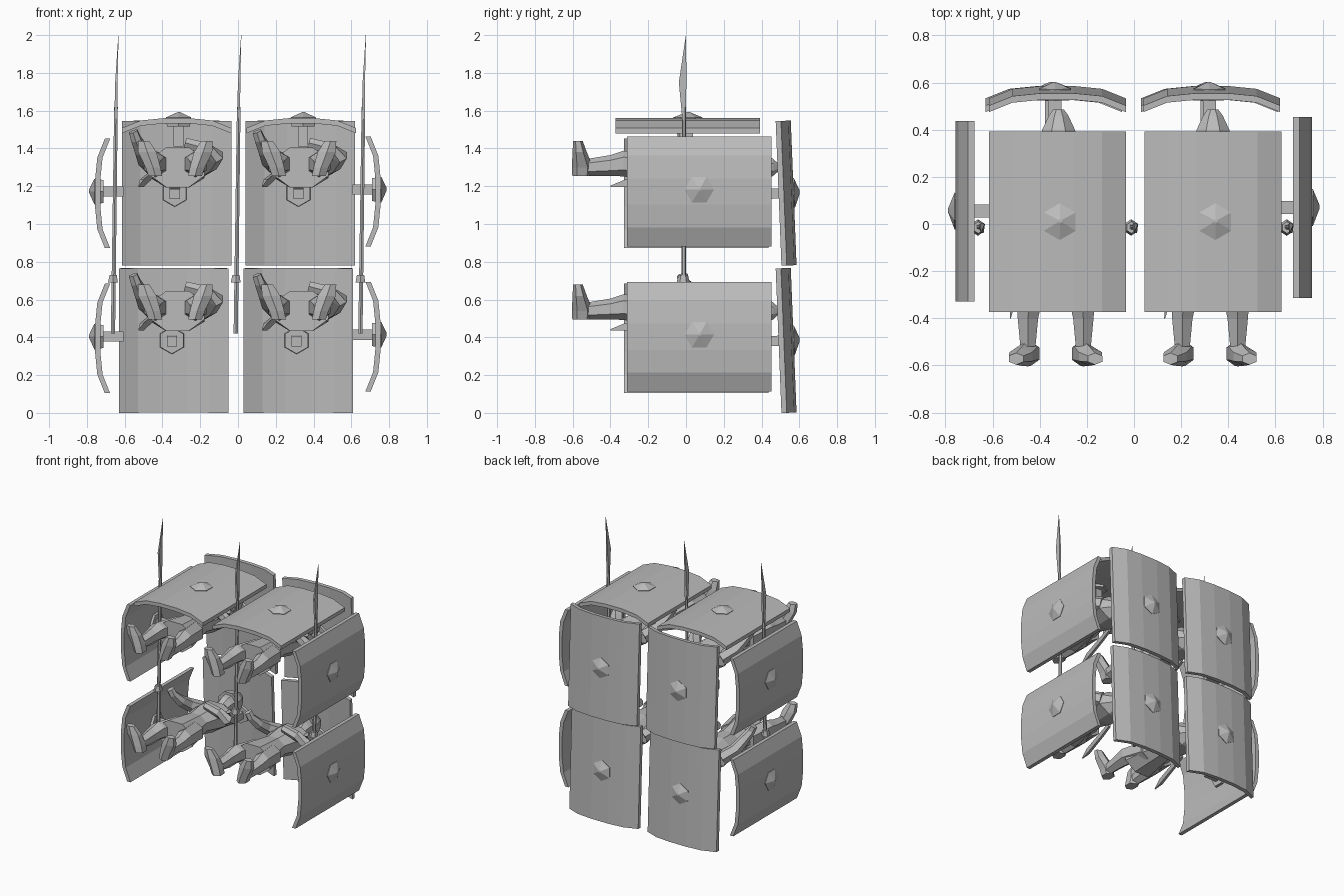
import bpy, bmesh, math
from mathutils import Vector, Matrix

grey = bpy.data.materials.new("plain grey")
grey.diffuse_color = (0.5, 0.5, 0.5, 1)


def finish(name, bm):
    bmesh.ops.recalc_face_normals(bm, faces=bm.faces)
    me = bpy.data.meshes.new(name)
    bm.to_mesh(me)
    bm.free()
    me.materials.append(grey)
    ob = bpy.data.objects.new(name, me)
    bpy.context.collection.objects.link(ob)
    return ob


def loft(name, rings, sides=6, axis=None, origin=(0, 0, 0)):
    """Skin through rings of (centre, half width, half depth)."""
    bm = bmesh.new()
    pts = [Vector(r[0]) for r in rings]
    loops = []
    for i, (c, a, b) in enumerate(rings):
        t = Vector(axis) if axis else pts[min(i + 1, len(pts) - 1)] - pts[max(i - 1, 0)]
        t.normalize()
        ref = Vector((1, 0, 0)) if abs(t.x) < 0.85 else Vector((0, 0, 1))
        u = (ref - t * t.dot(ref)).normalized()
        v = t.cross(u)
        loop = []
        for k in range(sides):
            an = 2 * math.pi * (k + 0.5) / sides
            loop.append(bm.verts.new(pts[i] + Vector(origin) + u * a * math.cos(an) + v * b * math.sin(an)))
        loops.append(loop)
    for A, B in zip(loops, loops[1:]):
        for k in range(sides):
            j = (k + 1) % sides
            bm.faces.new((A[k], A[j], B[j], B[k]))
    bm.faces.new(loops[0])
    bm.faces.new(loops[-1])
    return finish(name, bm)


# curved shield with hexagonal boss and grip; W is the outward direction
PROFILE = [(-0.29, 0.052), (-0.19, 0.012), (-0.07, 0), (0.07, 0), (0.19, 0.012), (0.29, 0.052)]


def shield(name, centre, U, V, W):
    M = Matrix((U, V, W)).transposed().to_4x4()
    M.translation = Vector(centre)
    bm = bmesh.new()
    sec = [(u, -d) for u, d in PROFILE] + [(u, -d - 0.028) for u, d in reversed(PROFILE)]
    ends = [[bm.verts.new((u, s * 0.383, w)) for u, w in sec] for s in (-1, 1)]
    n = len(sec)
    for k in range(n):
        j = (k + 1) % n
        bm.faces.new((ends[0][k], ends[0][j], ends[1][j], ends[1][k]))
    for e in ends:
        for k in range(n // 2 - 1):
            bm.faces.new((e[k], e[k + 1], e[n - 2 - k], e[n - 1 - k]))
    finish(name + "_plate", bm).matrix_world = M
    boss = loft(name + "_boss", [((0.01, 0, -0.045), 0.07, 0.07), ((0.01, 0, 0.004), 0.078, 0.078),
                                 ((0.012, 0.003, 0.032), 0.008, 0.008)], 6, (0, 0, 1))
    boss.matrix_world = M
    grip = loft(name + "_grip", [((0.01, 0, -0.15), 0.038, 0.038), ((0.01, 0, -0.02), 0.038, 0.038)],
                4, (0, 0, 1))
    grip.matrix_world = M


tilt = Vector((0, 1, 0.04)).normalized()
up = Vector((0, -0.04, 1)).normalized()
for x, z in ((-0.325, 1.165), (0.33, 1.165), (-0.34, 0.385), (0.32, 0.385)):
    shield("end_shield", (x, 0.57, z), (-1, 0, 0), up, tilt)
for x in (-0.325, 0.335):
    shield("top_shield", (x, 0.01, 1.56), (1, 0, 0), (0, 1, 0), (0, 0, 1))
for dz in (0, -0.768):
    shield("left_shield", (-0.757, 0.055, 1.162 + dz), (0, 0, 1), (0, 1, 0), (-1, 0, 0))
    shield("right_shield", (0.755, 0.07, 1.172 + dz), (0, 0, 1), (0, 1, 0), (1, 0, 0))


# soldier lying on the back, feet towards -y, face up
def soldier(o):
    # tunic skirt and torso
    loft("tunic", [((0, -0.30, 0), 0.155, 0.115), ((0, -0.12, 0), 0.115, 0.09),
                   ((0, -0.05, 0), 0.10, 0.08), ((0, 0.08, -0.01), 0.13, 0.10),
                   ((0, 0.20, -0.02), 0.155, 0.095), ((0, 0.26, -0.02), 0.07, 0.055)], 8, (0, 1, 0), o)
    # head and helmet
    loft("head", [((0, 0.24, -0.01), 0.05, 0.05), ((0, 0.30, 0.0), 0.06, 0.07),
                  ((0, 0.37, 0.0), 0.068, 0.08)], 8, (0, 1, 0), o)
    loft("helmet", [((0, 0.34, 0.0), 0.09, 0.095), ((0, 0.40, 0.0), 0.075, 0.085),
                    ((0, 0.46, 0.0), 0.045, 0.05), ((0, 0.485, 0.0), 0.025, 0.025)], 8, (0, 1, 0), o)
    loft("neck_guard", [((0, 0.29, -0.075), 0.07, 0.012), ((0, 0.36, -0.06), 0.075, 0.02)], 4, (0, 1, 0), o)
    # legs and feet, toes pointing up and outwards
    for s, cx in ((-1, -0.13), (1, 0.105)):
        loft("leg", [((cx * 0.65, -0.15, 0), 0.07, 0.075), ((cx * 0.95, -0.33, 0.02), 0.062, 0.068),
                     ((cx, -0.40, 0.01), 0.05, 0.055), ((cx, -0.52, 0.0), 0.037, 0.045)], 6, (0, 1, 0), o)
        loft("foot", [((cx - s * 0.012, -0.55, -0.045), 0.042, 0.052), ((cx, -0.548, 0.0), 0.046, 0.056),
                      ((cx + s * 0.03, -0.563, 0.08), 0.056, 0.038),
                      ((cx + s * 0.05, -0.572, 0.14), 0.035, 0.025)], 6, (0, 0, 1), o)
    # arm raised to carry the spear
    loft("spear_arm", [((-0.11, 0.19, -0.01), 0.05, 0.055), ((-0.17, 0.11, 0.04), 0.046, 0.046),
                       ((-0.19, 0.04, 0.09), 0.04, 0.04), ((-0.22, -0.01, 0.15), 0.03, 0.03),
                       ((-0.235, -0.02, 0.19), 0.026, 0.03)], 6, None, o)
    # bent arm holding the shield
    loft("shield_arm", [((0.11, 0.19, -0.01), 0.05, 0.055), ((0.17, 0.11, 0.02), 0.048, 0.048),
                        ((0.205, 0.03, 0.06), 0.042, 0.042), ((0.15, 0.01, 0.10), 0.036, 0.036),
                        ((0.04, 0.01, 0.13), 0.03, 0.03)], 6, None, o)
    # short sword at the hip
    loft("sword", [((-0.13, -0.02, -0.03), 0.012, 0.02), ((-0.15, -0.12, -0.05), 0.012, 0.026),
                   ((-0.19, -0.32, -0.085), 0.014, 0.028), ((-0.205, -0.40, -0.10), 0.003, 0.004)], 4, None, o)


for x in (-0.32, 0.335):
    for z in (1.30, 0.54):
        soldier((x, 0, z))

# spears with flat leaf-shaped heads
for x in (-0.65, 0.0, 0.66):
    o = (x, -0.01, 0)
    loft("spear_shaft", [((-0.012, -0.003, 0.42), 0.013, 0.013), ((0.004, 0, 1.62), 0.011, 0.011)], 6, None, o)
    loft("spear_head", [((0.003, 0, 1.55), 0.011, 0.013), ((0.006, -0.008, 1.75), 0.009, 0.028),
                        ((0.017, 0.01, 2.0), 0.001, 0.001)], 4, (0, 0, 1), o)
    loft("spear_hand", [((-0.012, -0.005, 0.69), 0.03, 0.035), ((-0.011, -0.005, 0.73), 0.022, 0.025)],
         6, (0, 0, 1), o)
